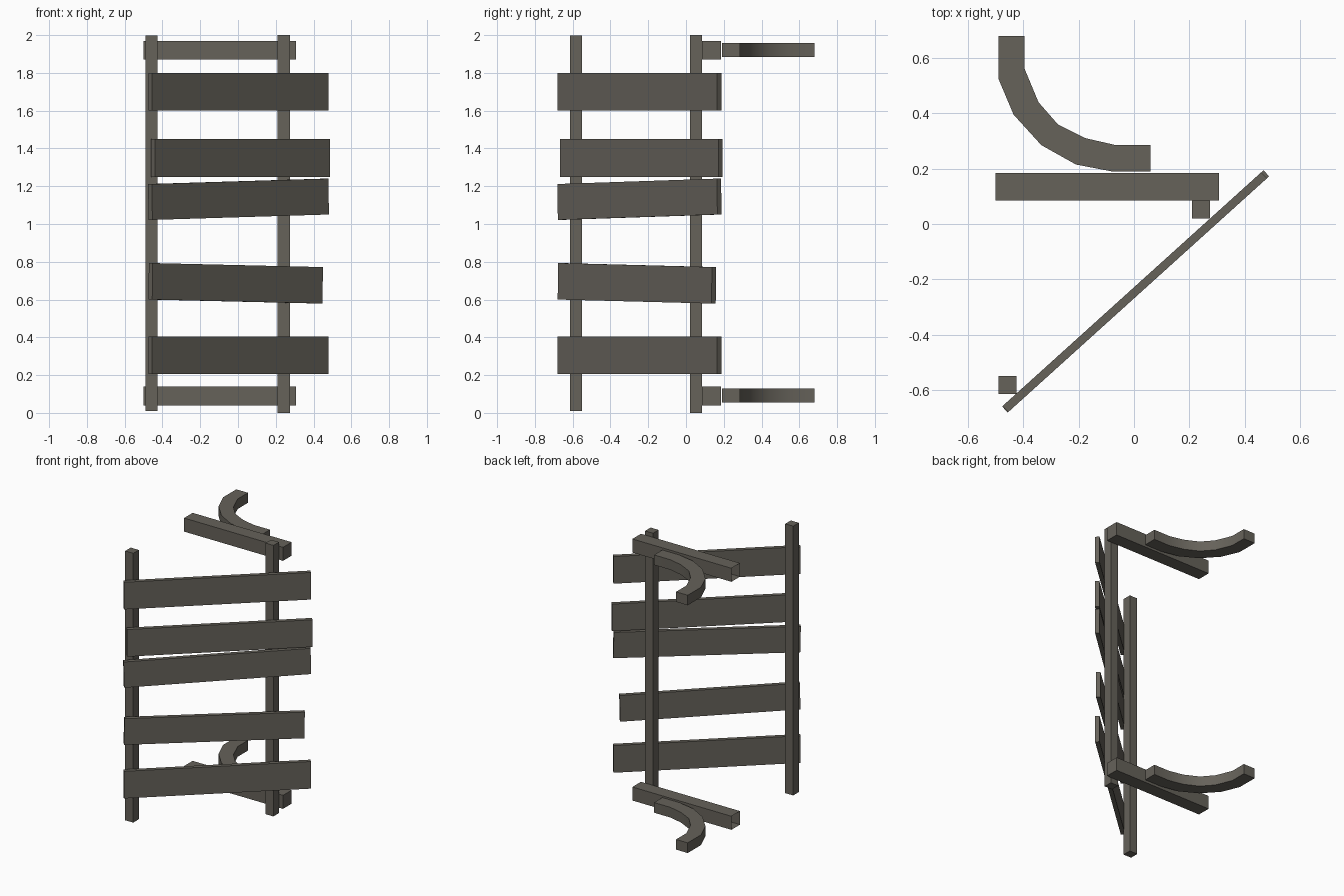
import bpy, bmesh, math
from mathutils import Matrix, Vector

if "Cube" in bpy.data.objects:
    bpy.data.objects.remove(bpy.data.objects["Cube"])

wood = bpy.data.materials.new("weathered wood")
wood.diffuse_color = (0.132, 0.122, 0.102, 1)
wood.use_nodes = True
wood.node_tree.nodes["Principled BSDF"].inputs["Base Color"].default_value = wood.diffuse_color


def finish(bm, name):
    bmesh.ops.recalc_face_normals(bm, faces=bm.faces)
    mesh = bpy.data.meshes.new(name)
    bm.to_mesh(mesh)
    bm.free()
    mesh.materials.append(wood)
    ob = bpy.data.objects.new(name, mesh)
    bpy.context.collection.objects.link(ob)
    return ob


def box(name, lo, hi, open_left=False):
    lo, hi = Vector(lo), Vector(hi)
    bm = bmesh.new()
    m = Matrix.Translation((lo + hi) / 2) @ Matrix.Diagonal((*(hi - lo), 1))
    bmesh.ops.create_cube(bm, size=1, matrix=m)
    if open_left:
        bm.normal_update()
        ends = [f for f in bm.faces if f.normal.x < -0.9]
        bmesh.ops.delete(bm, geom=ends, context='FACES_ONLY')
    return finish(bm, name)


def plank(name, shift, length, z, height, tilt):
    """Board on the diagonal between the posts, tilted in its own plane."""
    turn = math.radians(42.1)
    centre = Vector((0.0025 + shift * math.cos(turn), -0.2465 + shift * math.sin(turn), z))
    m = (Matrix.Translation(centre) @ Matrix.Rotation(turn, 4, 'Z')
         @ Matrix.Rotation(math.radians(-tilt), 4, 'Y')
         @ Matrix.Diagonal((length, 0.03, height, 1)))
    bm = bmesh.new()
    bmesh.ops.create_cube(bm, size=1, matrix=m)
    return finish(bm, name)


# Curved bracket outline seen from above
outer = [(-0.49, 0.68), (-0.49, 0.525), (-0.435, 0.395), (-0.335, 0.285),
         (-0.21, 0.215), (-0.08, 0.19), (0.06, 0.19)]
inner = [(0.06, 0.286), (-0.07, 0.286), (-0.175, 0.31), (-0.275, 0.36),
         (-0.345, 0.44), (-0.395, 0.56), (-0.395, 0.68)]


def bracket(name, z0, z1):
    bm = bmesh.new()
    a, b = [[bm.verts.new((x, y, z)) for x, y in outer + inner] for z in (z0, z1)]
    n = len(a)
    for i in range(n):
        j = (i + 1) % n
        bm.faces.new((a[i], a[j], b[j], b[i]))
    # strips of quads close the top and bottom
    for ring in (a, b):
        for i in range(len(outer) - 1):
            bm.faces.new((ring[i], ring[i + 1], ring[n - 2 - i], ring[n - 1 - i]))
    ob = finish(bm, name)
    bpy.context.view_layer.objects.active = ob
    ob.select_set(True)
    bpy.ops.object.shade_smooth_by_angle(angle=math.radians(40))
    ob.select_set(False)


# Upright posts
box("left_post", (-0.49, -0.615, 0.01), (-0.425, -0.55, 1.997))
box("right_post", (0.21, 0.02, 0.0), (0.275, 0.085, 2.0))

# Cross beams and their curved brackets
box("lower_beam", (-0.5, 0.085, 0.04), (0.308, 0.185, 0.14), True)
box("upper_beam", (-0.5, 0.085, 1.87), (0.308, 0.185, 1.97), True)
bracket("lower_bracket", 0.055, 0.13)
bracket("upper_bracket", 1.883, 1.957)

# Diagonal planks: shift along the diagonal, length, centre height, width, tilt
rows = [(0, 1.26, 0.305, 0.2, 0), (-0.02, 1.215, 0.686, 0.193, -1),
        (0, 1.26, 1.131, 0.19, 1.3), (0.016, 1.25, 1.35, 0.2, 0),
        (0, 1.26, 1.7, 0.2, 0)]
for i, row in enumerate(rows):
    plank(f"plank_{i + 1}", *row)
